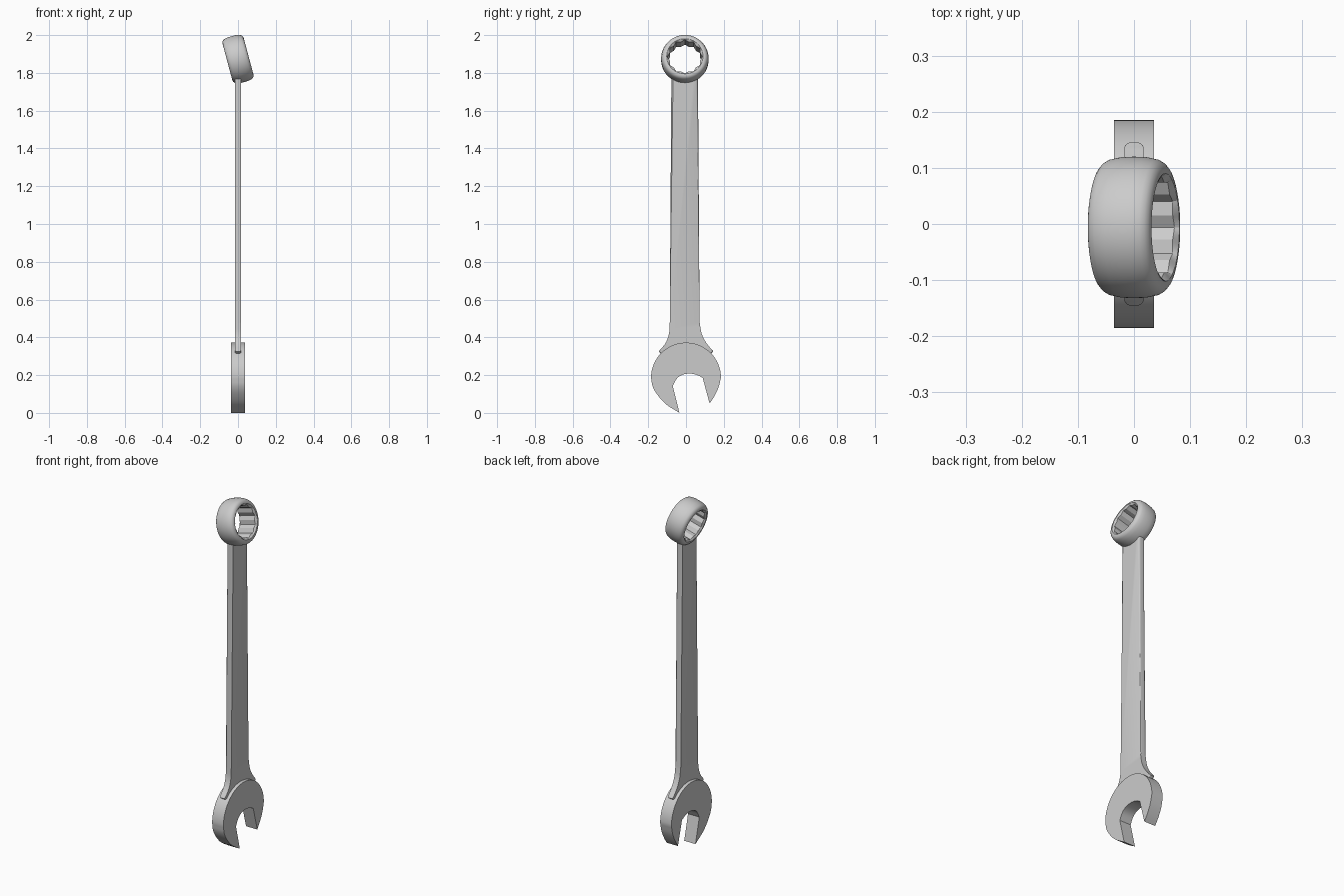
import bpy, bmesh
from math import sin, cos, pi, radians
from mathutils import Matrix, Vector

if "Cube" in bpy.data.objects:
    bpy.data.objects.remove(bpy.data.objects["Cube"])


def arc(cy, cz, r, a0, a1, n):
    return [(cy + r * cos(radians(a0 + (a1 - a0) * i / n)),
             cz + r * sin(radians(a0 + (a1 - a0) * i / n))) for i in range(n + 1)]


def spline(pts, n=5):
    # Catmull-Rom curve through a few outline points
    p = [Vector(q) for q in pts]
    p = [2 * p[0] - p[1]] + p + [2 * p[-1] - p[-2]]
    out = []
    for i in range(1, len(p) - 2):
        a, b, c, d = p[i - 1:i + 3]
        for k in range(n):
            t = k / n
            out.append(tuple(0.5 * (2 * b + (c - a) * t + (2 * a - 5 * b + 4 * c - d) * t**2
                                    + (3 * b - a - 3 * c + d) * t**3)))
    return out + [tuple(p[-2])]


def finish(bm, name, angle):
    bmesh.ops.recalc_face_normals(bm, faces=bm.faces)
    me = bpy.data.meshes.new(name)
    bm.to_mesh(me)
    bm.free()
    ob = bpy.data.objects.new(name, me)
    bpy.context.collection.objects.link(ob)
    bpy.ops.object.select_all(action='DESELECT')
    ob.select_set(True)
    bpy.context.view_layer.objects.active = ob
    bpy.ops.object.shade_smooth_by_angle(angle=radians(angle))
    return ob


def plate(name, outline, half, bevel=0):
    # extrude a YZ outline along X, optionally rounding its rims
    bm = bmesh.new()
    lo = [bm.verts.new((-half, y, z)) for y, z in outline]
    hi = [bm.verts.new((half, y, z)) for y, z in outline]
    n = len(outline)
    caps = [bm.faces.new(lo), bm.faces.new(hi[::-1])]
    for i in range(n):
        j = (i + 1) % n
        bm.faces.new((lo[i], hi[i], hi[j], lo[j]))
    if bevel:
        rims = [e for f in caps for e in f.edges]
        bmesh.ops.bevel(bm, geom=rims, offset=bevel, segments=4, profile=0.5, affect='EDGES')
    return finish(bm, name, 35)


# Open jaw, slot tilted 15 degrees
jaw = arc(0, 0.187, 0.185, 0, 180, 48)
jaw += spline([(-0.185, 0.187), (-0.177, 0.142), (-0.153, 0.098), (-0.106, 0.046), (-0.035, 0.0)])[1:]
jaw += spline([(-0.07, 0.143), (-0.048, 0.182), (-0.018, 0.202), (0.02, 0.208),
               (0.055, 0.202), (0.088, 0.186)])
jaw += spline([(0.125, 0.05), (0.15, 0.088), (0.172, 0.134), (0.185, 0.187)])[:-1]
plate("open_jaw", jaw, 0.036)

# Flat handle flaring into the jaw and ending inside the ring wall
handle = spline([(0.145, 0.325), (0.108, 0.37), (0.083, 0.42), (0.072, 0.48)])
handle += arc(-0.007, 1.873, 0.105, 312, 228, 20)
handle += spline([(-0.086, 0.48), (-0.09, 0.42), (-0.108, 0.37), (-0.145, 0.325)])
handle += [(-0.08, 0.27), (0.08, 0.27)]
plate("handle", handle, 0.017, 0.009)

# Ring end with a twelve-point socket
SEG = 120
APOTHEM = 0.080


def socket_radius(a):
    return max(APOTHEM / cos((a + s) % (pi / 3) - pi / 6) for s in (0, pi / 6))


outer = [(0.058, 0.096), (0.058, 0.102), (0.0555, 0.110), (0.050, 0.1165),
         (0.042, 0.121), (0.022, 0.1252), (0, 0.126)]
profile = [(0.050, None)] + outer + [(-t, r) for t, r in outer[-2::-1]] + [(-0.050, None)]
bm = bmesh.new()
loops = []
for t, r in profile:
    loop = []
    for i in range(SEG):
        a = 2 * pi * i / SEG
        rad = r or socket_radius(a)
        loop.append(bm.verts.new((t, rad * cos(a), rad * sin(a))))
    loops.append(loop)
for k, A in enumerate(loops):
    B = loops[(k + 1) % len(loops)]
    for i in range(SEG):
        j = (i + 1) % SEG
        bm.faces.new((A[i], A[j], B[j], B[i]))
bm.transform(Matrix.Translation((0, -0.006, 1.873)) @ Matrix.Rotation(radians(-15), 4, 'Y'))
finish(bm, "ring_end", 25)
